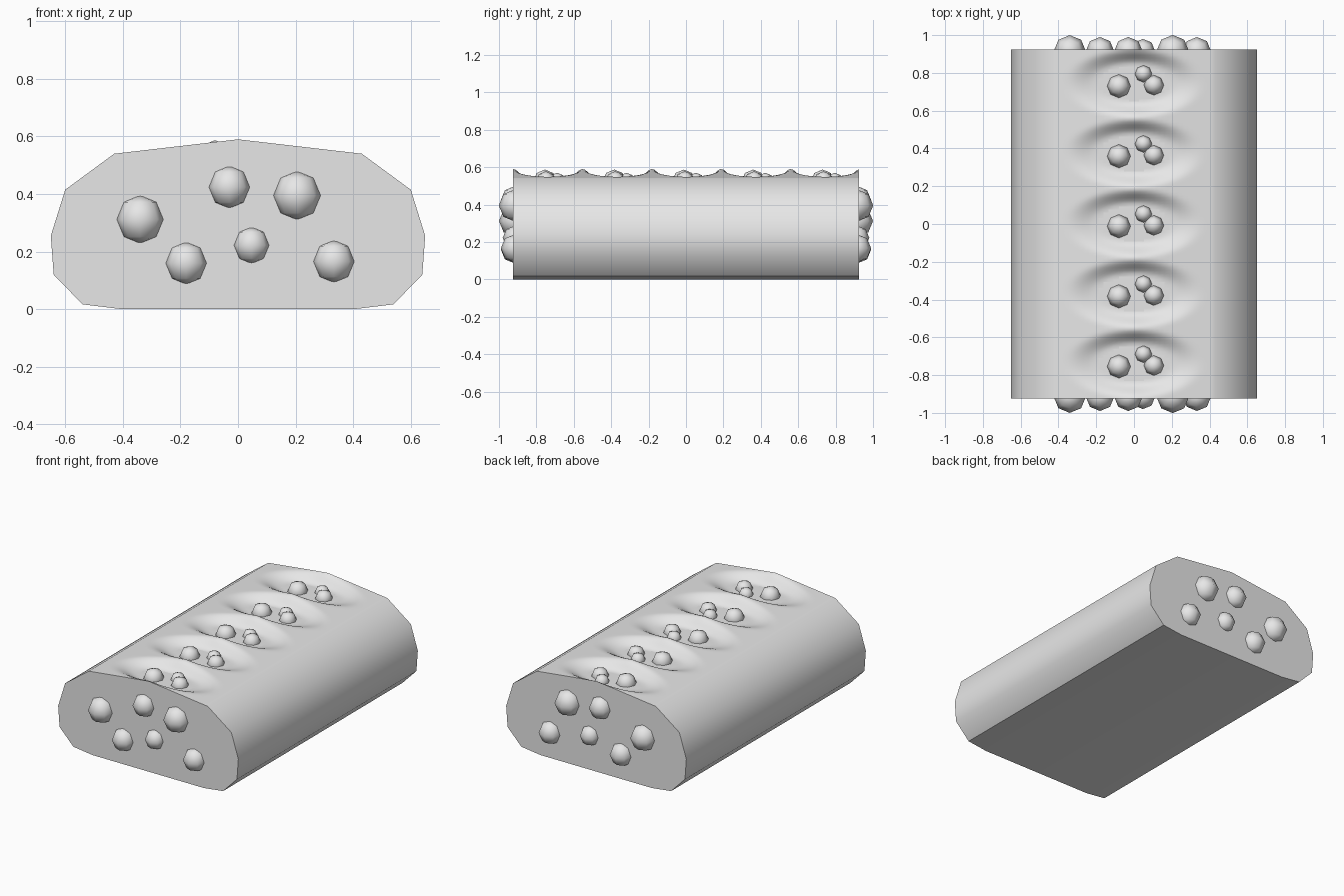
import bpy, bmesh
from math import hypot

if "Cube" in bpy.data.objects:
    bpy.data.objects.remove(bpy.data.objects["Cube"], do_unlink=True)

GREY = (0.8, 0.8, 0.8, 1)
grey = bpy.data.materials.new("plain_grey")
grey.use_nodes = True
grey.diffuse_color = GREY
grey.node_tree.nodes["Principled BSDF"].inputs["Base Color"].default_value = GREY

HALF = 0.925
PITS = [0.003 + 0.371 * i for i in range(-2, 3)]
FLOOR = 0.525


def finish(bm, name):
    mesh = bpy.data.meshes.new(name)
    bm.to_mesh(mesh)
    bm.free()
    mesh.materials.append(grey)
    obj = bpy.data.objects.new(name, mesh)
    bpy.context.collection.objects.link(obj)
    return obj


def crust(x, y):
    """Height of the crowned top, sunk around each oval score."""
    base = 0.59 - 0.05 * abs(x) / 0.43
    reach = min(hypot(x / 0.2, (y - p) / 0.1) for p in PITS)
    t = min(max((reach - 1) / 0.85, 0), 1)
    t = t * t * (3 - 2 * t)
    return FLOOR + (base - FLOOR) * t


# Loaf: one cross-section lofted along y, with a dented top
side = [(0.6, 0.415), (0.65, 0.255), (0.64, 0.12), (0.54, 0.017), (0.4, 0)]
STEPS, ROWS = 32, 120
bm = bmesh.new()
rows = []
for r in range(ROWS + 1):
    y = HALF * (2 * r / ROWS - 1)
    xs = [0.43 * (2 * c / STEPS - 1) for c in range(STEPS + 1)]
    ring = [(x, crust(x, y)) for x in xs] + side + [(-x, z) for x, z in reversed(side)]
    rows.append([bm.verts.new((x, y, z)) for x, z in ring])
n = len(rows[0])
for a, b in zip(rows, rows[1:]):
    for i in range(n):
        j = (i + 1) % n
        bm.faces.new((a[i], a[j], b[j], b[i])).smooth = True
caps = [bm.faces.new(rows[0]), bm.faces.new(rows[-1])]
for cap in caps:
    for e in cap.edges:
        e.smooth = False
# Crisp lower edges and oval rims
for e in bm.edges:
    if all(abs(abs(v.co.x) - 0.54) < 0.001 for v in e.verts):
        e.smooth = False
    elif all(abs(v.co.z - FLOOR) < 1e-5 for v in e.verts):
        flat = [all(abs(v.co.z - FLOOR) < 1e-5 for v in f.verts) for f in e.link_faces]
        if sum(flat) == 1:
            e.smooth = False
bmesh.ops.recalc_face_normals(bm, faces=bm.faces)
finish(bm, "loaf")


def ball(name, x, y, z, radius):
    bm = bmesh.new()
    bmesh.ops.create_uvsphere(bm, u_segments=8, v_segments=4, radius=radius)
    for f in bm.faces:
        f.smooth = True
    finish(bm, name).location = (x, y, z)


# Balls set into both ends
end_balls = [(-0.34, 0.312, 0.085), (-0.03, 0.424, 0.075), (0.205, 0.395, 0.086),
             (-0.18, 0.16, 0.075), (0.047, 0.222, 0.065), (0.333, 0.166, 0.075)]
for label, s in (("front", -1), ("back", 1)):
    for x, z, radius in end_balls:
        ball(label + "_ball", x, s * (HALF - 0.01), z, radius)

# Three balls resting in every score
for p in PITS:
    for x, dy, radius in ((-0.08, -0.015, 0.062), (0.105, -0.01, 0.053), (0.05, 0.05, 0.045)):
        ball("score_ball", x, p + dy, FLOOR, radius)
